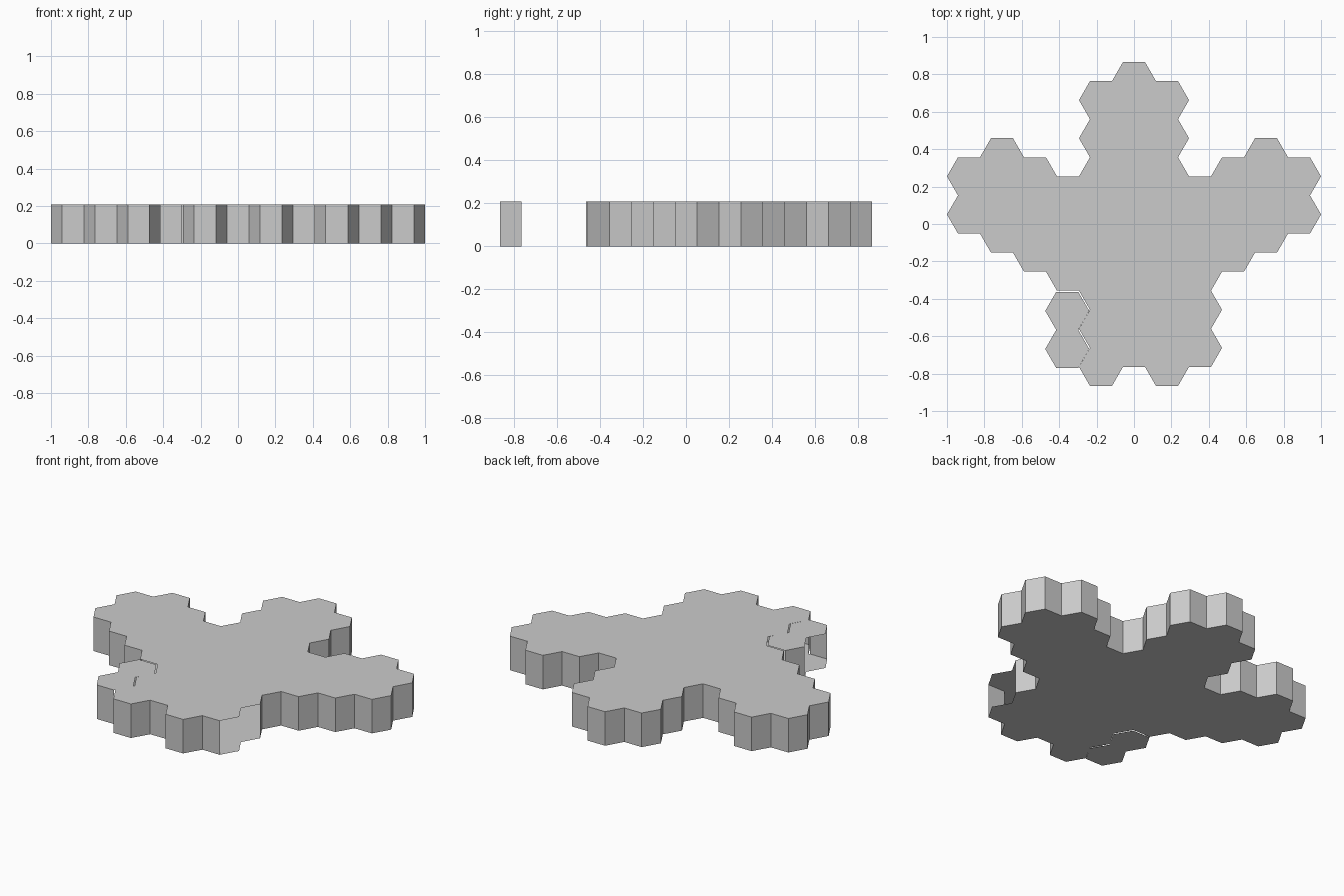
import bpy, bmesh, math
from mathutils import Vector

if "Cube" in bpy.data.objects:
    bpy.data.objects.remove(bpy.data.objects["Cube"])

R = 2 / 17                 # hexagon circumradius
H = R * math.sqrt(3)       # hexagon height across flats
THICK = 0.208


def hex_slab(name, columns, is_open, shift=(0, 0)):
    """Shell of hexagonal tiles. columns: (column index, top y in tile heights, count)."""
    bm = bmesh.new()
    for col, top, count in columns:
        for k in range(count):
            cx, cy = col * 1.5 * R, (top - 0.5 - k) * H
            bm.faces.new([bm.verts.new((cx + R * math.cos(a * math.pi / 3),
                                        cy + R * math.sin(a * math.pi / 3), 0))
                          for a in range(6)])
    bmesh.ops.remove_doubles(bm, verts=bm.verts[:], dist=0.001)
    ext = bmesh.ops.extrude_face_region(bm, geom=bm.faces[:], use_keep_orig=True)
    for v in [g for g in ext["geom"] if isinstance(g, bmesh.types.BMVert)]:
        v.co.z = THICK
    bmesh.ops.recalc_face_normals(bm, faces=bm.faces[:])
    # leave the open sides without walls
    holes = [f for f in bm.faces
             if abs(f.normal.z) < 0.5 and is_open(f.calc_center_median())]
    bmesh.ops.delete(bm, geom=holes, context='FACES_ONLY')
    bmesh.ops.translate(bm, verts=bm.verts[:], vec=Vector((*shift, 0)))
    mesh = bpy.data.meshes.new(name)
    bm.to_mesh(mesh)
    bm.free()
    obj = bpy.data.objects.new(name, mesh)
    bpy.context.collection.objects.link(obj)
    return obj


# main slab: mirrored columns, plus the joined tile pair on the right
half = [(1, 3.75, 8), (2, 1.25, 3), (3, 1.75, 3), (4, 2.25, 3), (5, 1.75, 2)]
half = [(c, t, n) for c, t, n in half]
cols = [(0, 4.25, 8)] + [(s * c, t, n) for c, t, n in half for s in (-1, 1)]
cols.append((2, -1.75, 2))


def main_open(c):
    left_joint = c.x < -0.2 and -0.775 < c.y < -0.35
    right_side = c.x > 0.4 and -0.75 < c.y < -0.45
    return left_joint or right_side


# column 1 spans y = 0.764 to -0.866
hex_slab("hex_tile_slab", cols, main_open)


# left tile pair, set off by a thin gap
def pair_open(c):
    upper_outer = c.x < -0.4 and c.y > -0.45
    front = c.y < -0.75
    return not (upper_outer or front)


hex_slab("left_tile_pair", [(-2, -1.75, 2)], pair_open, (-0.004, -0.006))
